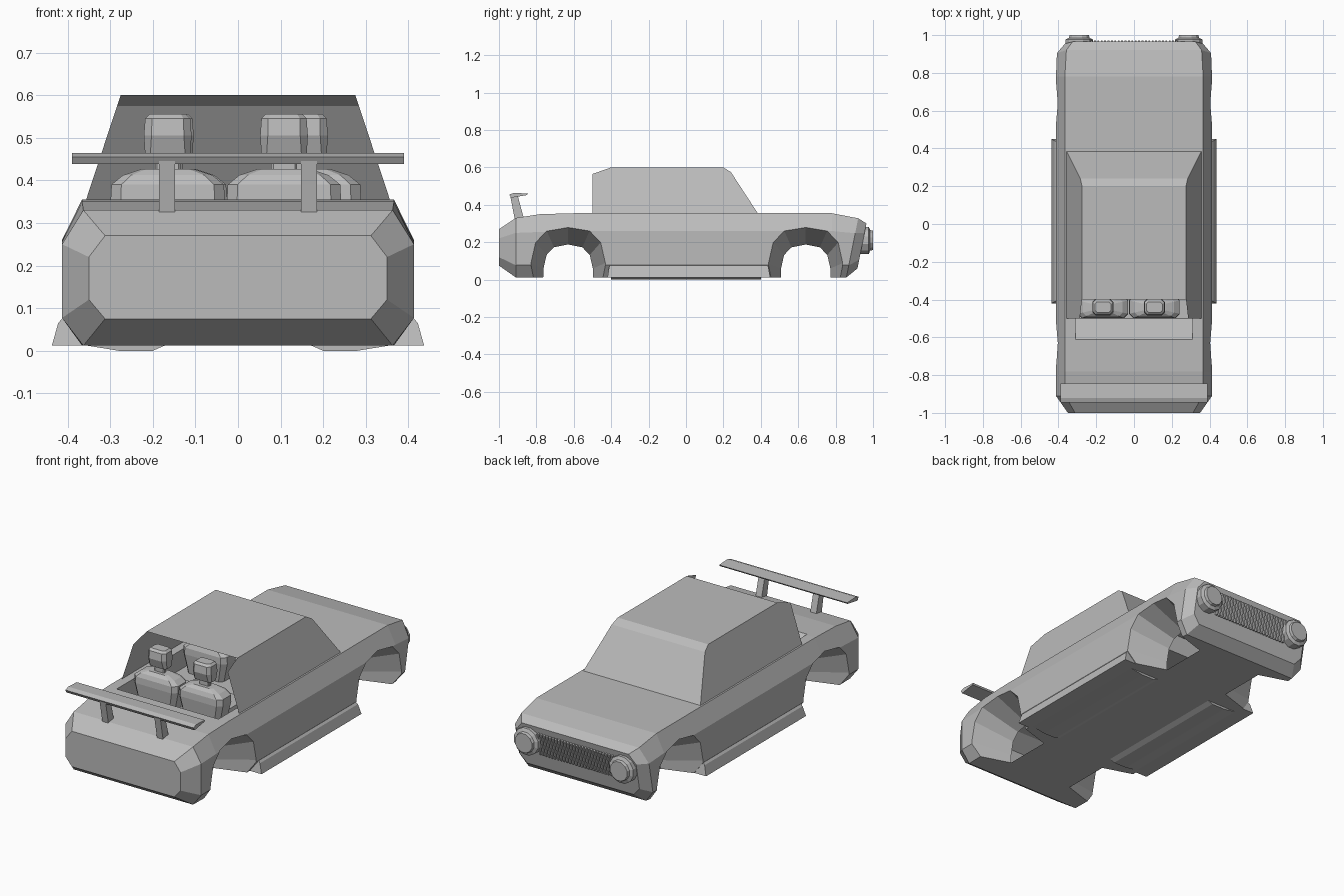
import bpy, bmesh, math
from mathutils import Matrix, Vector

cube = bpy.data.objects.get("Cube")
if cube:
    bpy.data.objects.remove(cube)

GREY = (0.5, 0.5, 0.5, 1)
paint = bpy.data.materials.new("plain_grey")
paint.use_nodes = True
paint.diffuse_color = GREY
next(n for n in paint.node_tree.nodes if n.type == 'BSDF_PRINCIPLED').inputs["Base Color"].default_value = GREY


def finish(name, bm):
    mesh = bpy.data.meshes.new(name)
    bmesh.ops.recalc_face_normals(bm, faces=bm.faces[:])
    bm.to_mesh(mesh)
    bm.free()
    mesh.materials.append(paint)
    ob = bpy.data.objects.new(name, mesh)
    bpy.context.collection.objects.link(ob)
    return ob


def add_loft(bm, rings, caps=True):
    """Bridge matching rings of points and close both ends."""
    loops = [[bm.verts.new(p) for p in ring] for ring in rings]
    n = len(loops[0])
    for a, b in zip(loops, loops[1:]):
        for i in range(n):
            j = (i + 1) % n
            bm.faces.new((a[i], a[j], b[j], b[i]))
    if caps:
        bm.faces.new(loops[0])
        bm.faces.new(loops[-1])


def loft(name, rings):
    bm = bmesh.new()
    add_loft(bm, rings)
    return finish(name, bm)


def extrude_x(name, profile, x0, x1):
    return loft(name, [[(x, y, z) for y, z in profile] for x in (x0, x1)])


def cut(target, cutter):
    cutter.hide_render = True
    mod = target.modifiers.new("cut", 'BOOLEAN')
    mod.operation = 'DIFFERENCE'
    mod.solver = 'EXACT'
    mod.object = cutter
    bpy.context.view_layer.objects.active = target
    bpy.ops.object.modifier_apply(modifier=mod.name)
    bpy.data.objects.remove(cutter)


# Body shell: chamfered sections from tail to nose
def section(y, w, z0, z1, cx, low, high, lean=0):
    half = [(w - cx, z0), (w, z0 + low), (w, z1 - high), (w - cx, z1)]
    pts = half + [(-x, z) for x, z in reversed(half)]
    return [(x, y + lean * (z - 0.2), z) for x, z in pts]


body = loft("body", [
    section(-1.0, 0.35, 0.075, 0.27, 0.038, 0.045, 0.05),
    section(-0.91, 0.413, 0.012, 0.33, 0.05, 0.065, 0.08),
    section(-0.78, 0.413, 0.012, 0.35, 0.047, 0.065, 0.095),
    section(-0.6, 0.413, 0.012, 0.355, 0.047, 0.065, 0.095),
    section(0.78, 0.413, 0.012, 0.355, 0.047, 0.065, 0.095),
    section(0.895, 0.408, 0.012, 0.328, 0.05, 0.065, 0.08, 0.2),
    section(0.945, 0.365, 0.06, 0.3, 0.04, 0.045, 0.05, 0.2)])

# Wheel wells, narrowing inwards
ARCH = [(0.205, -0.1), (0.2, 0.09), (0.175, 0.2), (0.115, 0.262), (0, 0.285)]
arch = ARCH + [(-y, z) for y, z in reversed(ARCH[:-1])]
for yc in (-0.63, 0.64):
    for s in (-1, 1):
        rings = [[(s * x, yc + y * k, z * k) for y, z in arch]
                 for x, k in ((0.43, 1.02), (0.2, 0.66))]
        cut(body, loft("well_cutter", rings))

# Cabin recess with a sloping rear wall
cut(body, extrude_x("recess_cutter",
    [(-0.66, 0.4), (-0.5, 0.25), (0.36, 0.25), (0.36, 0.4)], -0.31, 0.31))

# Leave the inner ends of the wells open
bm = bmesh.new()
bm.from_mesh(body.data)
inner = [f for f in bm.faces if abs(f.normal.x) > 0.95
         and 0.19 < abs(f.calc_center_median().x) < 0.21]
bmesh.ops.delete(bm, geom=inner, context='FACES')
bm.to_mesh(body.data)
bm.free()

# Thin-walled cabin, open at the back
OUTLINE = [(-0.5, 0.353), (-0.5, 0.565), (-0.4, 0.6), (0.2, 0.6), (0.24, 0.575), (0.385, 0.353)]
bm = bmesh.new()
sides = [[bm.verts.new((s * (0.357 - (z - 0.353) * 0.33), y, z)) for y, z in OUTLINE]
         for s in (-1, 1)]
for side in sides:
    bm.faces.new(side)
for i in (2, 3, 4):
    bm.faces.new((sides[0][i], sides[0][i + 1], sides[1][i + 1], sides[1][i]))
finish("cabin", bm)

# Side skirts and underside rails
for s, side in ((1, "left"), (-1, "right")):
    rings = [[(s * x, y * k, z) for x, z, k in
              ((0.35, 0.012, 1), (0.437, 0.012, 1), (0.422, 0.065, 0.98), (0.4, 0.09, 0.96))]
             for y in (-0.42, 0.45)]
    loft(side + "_skirt", rings)
    loft(side + "_floor_rail", [[(s * x, y, z) for x, z in
         ((0.17, 0.013), (0.2, 0), (0.28, 0), (0.36, 0.013))] for y in (-0.4, 0.4)])

# Rear wing on two leaning posts
extrude_x("wing", [(-0.945, 0.455), (-0.935, 0.438), (-0.85, 0.452), (-0.845, 0.46), (-0.92, 0.464)],
          -0.39, 0.39)
for s, side in ((1, "left"), (-1, "right")):
    extrude_x(side + "_wing_post", [(-0.915, 0.32), (-0.865, 0.32), (-0.9, 0.45), (-0.94, 0.45)],
              s * 0.148, s * 0.185)


# Seats: faceted back, neck and headrest
def slab(cx, cy, z, w, d):
    c = min(w, d) * 0.4
    q = [(w, d - c), (w - c, d), (c - w, d), (-w, d - c),
         (-w, c - d), (c - w, -d), (w - c, -d), (w, c - d)]
    return [(cx + x, cy + y, z) for x, y in q]


def seat(name, x, y):
    bm = bmesh.new()
    add_loft(bm, [slab(x, y, 0.25, 0.11, 0.05), slab(x, y, 0.355, 0.134, 0.06),
                  slab(x, y, 0.39, 0.132, 0.058), slab(x, y, 0.412, 0.105, 0.048),
                  slab(x, y, 0.427, 0.06, 0.03)])
    add_loft(bm, [slab(x, y, 0.42, 0.03, 0.012), slab(x, y, 0.47, 0.03, 0.012)])
    add_loft(bm, [slab(x, y, 0.458, 0.053, 0.03), slab(x, y, 0.505, 0.056, 0.045),
                  slab(x, y, 0.545, 0.053, 0.04), slab(x, y, 0.556, 0.042, 0.028)])
    add_loft(bm, [slab(x, y + 0.1, 0.25, 0.12, 0.12), slab(x, y + 0.1, 0.3, 0.11, 0.11)])
    finish(name, bm)


seat("rear_right_seat", -0.165, -0.44)
seat("rear_left_seat", 0.108, -0.44)
seat("front_right_seat", -0.16, -0.02)
seat("front_left_seat", 0.155, -0.02)

# Headlights: stepped twelve-sided drums
for s, side in ((1, "left"), (-1, "right")):
    rings = [[(s * 0.29 + r * math.cos(a), y, 0.21 + r * math.sin(a))
              for a in (math.tau * (i + 0.5) / 12 for i in range(12))]
             for y, r in ((0.92, 0.075), (0.977, 0.075), (0.985, 0.057), (1.0, 0.053))]
    loft(side + "_headlight", rings)

# Grille: upright slats following the leaning nose
bm = bmesh.new()
SLATS = 26
for i in range(SLATS):
    x = -0.225 + 0.45 * i / (SLATS - 1)
    move = Matrix.Translation(Vector((x, 0.949, 0.205))) @ Matrix.Rotation(-math.atan(0.2), 4, 'X')
    bmesh.ops.create_cube(bm, size=1, matrix=move @ Matrix.Diagonal((0.009, 0.022, 0.125, 1)))
finish("grille", bm)
